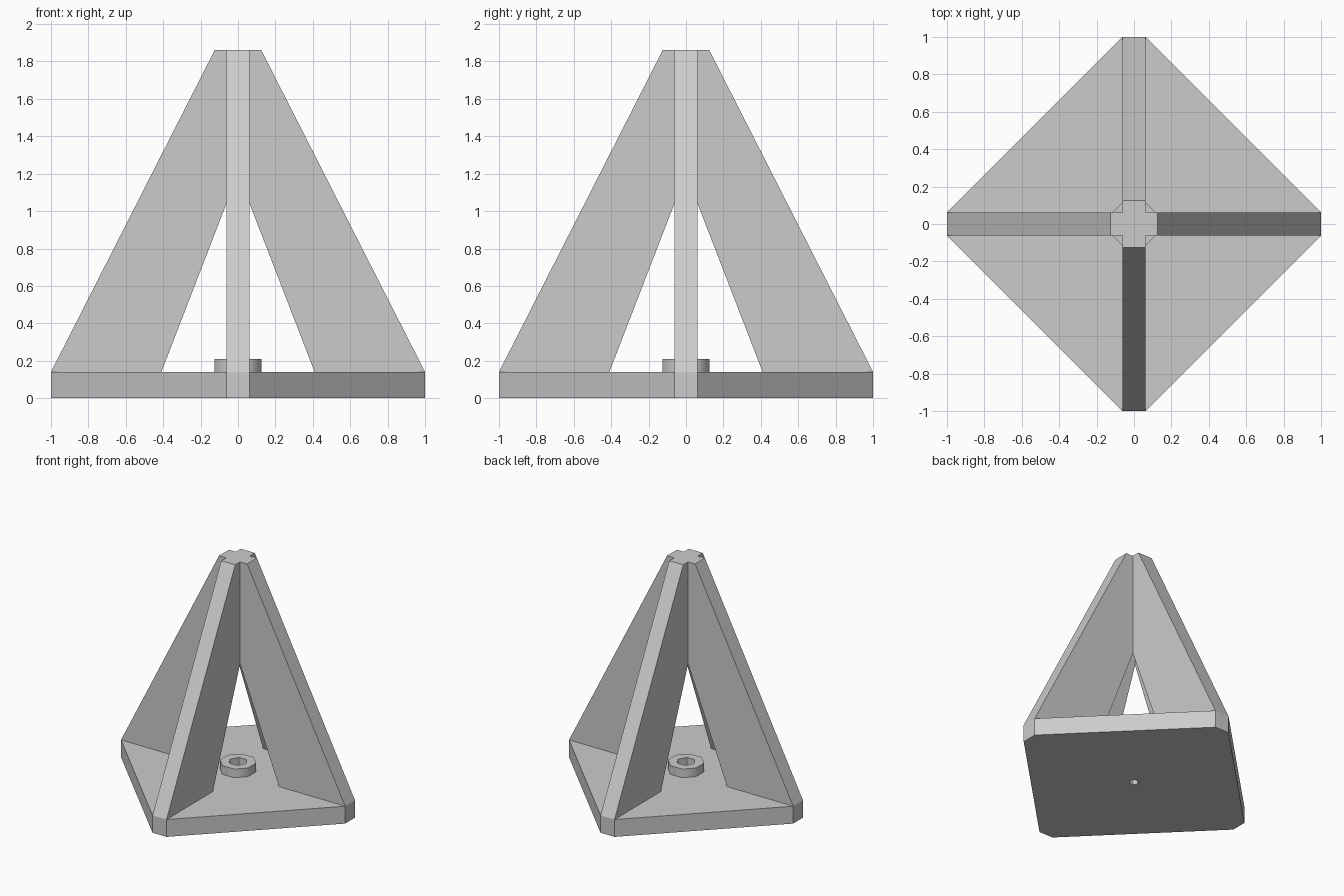
import bpy
import bmesh
import math

cube = bpy.data.objects.get("Cube")
if cube:
    bpy.data.objects.remove(cube, do_unlink=True)

HALF = 0.0625      # half thickness of the legs and half width of the clipped corners
BASE_TOP = 0.14
TOP = 1.86

grey = bpy.data.materials.new("light grey")
grey.use_nodes = True
grey.diffuse_color = (0.6, 0.6, 0.6, 1)
grey.node_tree.nodes["Principled BSDF"].inputs["Base Color"].default_value = (0.6, 0.6, 0.6, 1)


def prism(name, start, direction):
    """Extrude a closed polygon along a direction."""
    bm = bmesh.new()
    face = bm.faces.new([bm.verts.new(p) for p in start])
    extruded = bmesh.ops.extrude_face_region(bm, geom=[face])
    moved = [v for v in extruded["geom"] if isinstance(v, bmesh.types.BMVert)]
    bmesh.ops.translate(bm, verts=moved, vec=direction)
    bmesh.ops.recalc_face_normals(bm, faces=bm.faces)
    mesh = bpy.data.meshes.new(name)
    bm.to_mesh(mesh)
    bm.free()
    mesh.materials.append(grey)
    obj = bpy.data.objects.new(name, mesh)
    bpy.context.collection.objects.link(obj)
    return obj


def column(name, sides, radius, z0, z1, turn=0.0):
    angles = [turn + 2 * math.pi * i / sides for i in range(sides)]
    ring = [(radius * math.cos(a), radius * math.sin(a), z0) for a in angles]
    return prism(name, ring, (0, 0, z1 - z0))


def combine(target, other, operation):
    """Apply a boolean and remove the second object."""
    mod = target.modifiers.new(operation.title(), "BOOLEAN")
    mod.operation = operation
    mod.solver = "EXACT"
    mod.object = other
    bpy.context.view_layer.objects.active = target
    bpy.ops.object.modifier_apply(modifier=mod.name)
    bpy.data.objects.remove(other, do_unlink=True)


# Square base plate with clipped corners, turned so its corners lie on the axes
corners = []
for dx, dy in ((1, 0), (0, 1), (-1, 0), (0, -1)):
    for side in (-HALF, HALF):
        corners.append((dx - dy * side, dy + dx * side, 0))
base = prism("base_plate", corners, (0, 0, BASE_TOP))
combine(base, column("screw_hole", 6, 0.035, -0.1, 0.5), "DIFFERENCE")

# Two crossed A-shaped leg plates, joined into one cross-shaped frame
half = [(0.125, TOP), (1, BASE_TOP), (0.95, 0.1), (0.425, 0.1)]
outline = half + [(0, 1.2)] + [(-x, z) for x, z in reversed(half)]
legs = prism("leg_frame", [(x, -HALF, z) for x, z in outline], (0, 2 * HALF, 0))
cross_legs = prism("cross_legs", [(-HALF, y, z) for y, z in outline], (2 * HALF, 0, 0))
combine(legs, cross_legs, "UNION")

# Raised collar with a hexagonal socket in the middle of the base
collar = column("socket_collar", 8, 0.125 / math.cos(math.pi / 8),
                BASE_TOP, 0.21, math.pi / 8)
combine(collar, column("socket", 6, 0.07, 0, 0.5), "DIFFERENCE")
for obj in bpy.context.selected_objects:
    obj.select_set(False)
collar.select_set(True)
bpy.context.view_layer.objects.active = collar
bpy.ops.object.shade_smooth_by_angle(angle=math.radians(50))
